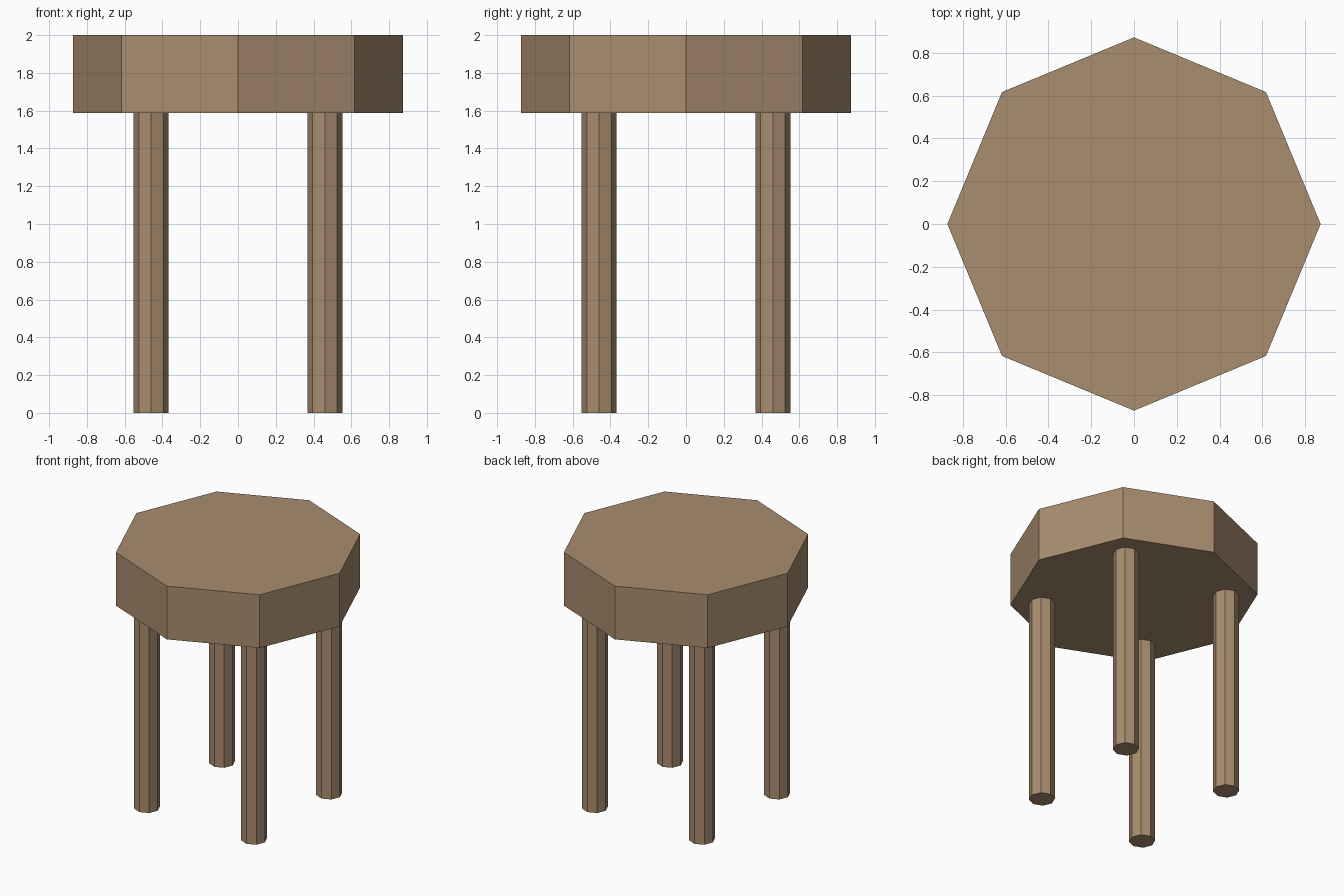
import bpy

if "Cube" in bpy.data.objects:
    bpy.data.objects.remove(bpy.data.objects["Cube"])

# One flat wood colour
wood = bpy.data.materials.new("light brown wood")
wood.diffuse_color = (0.392, 0.266, 0.159, 1.0)
wood.use_nodes = True
wood.node_tree.nodes["Principled BSDF"].inputs["Base Color"].default_value = wood.diffuse_color


def octagon_post(name, radius, x, y, bottom, top):
    """Eight-sided upright prism with corners on the axes."""
    bpy.ops.mesh.primitive_cylinder_add(
        vertices=8, radius=radius, depth=top - bottom,
        location=(x, y, (bottom + top) / 2))
    post = bpy.context.object
    post.name = name
    post.data.materials.append(wood)
    return post


SEAT_BOTTOM = 1.587

# Thick octagonal seat
octagon_post("seat", 0.873, 0, 0, SEAT_BOTTOM, 2.0)

# Four straight legs
for side_y, y in (("front", -0.46), ("back", 0.46)):
    for side_x, x in (("left", -0.46), ("right", 0.46)):
        octagon_post(f"{side_y}_{side_x}_leg", 0.092, x, y, 0.0, SEAT_BOTTOM)
